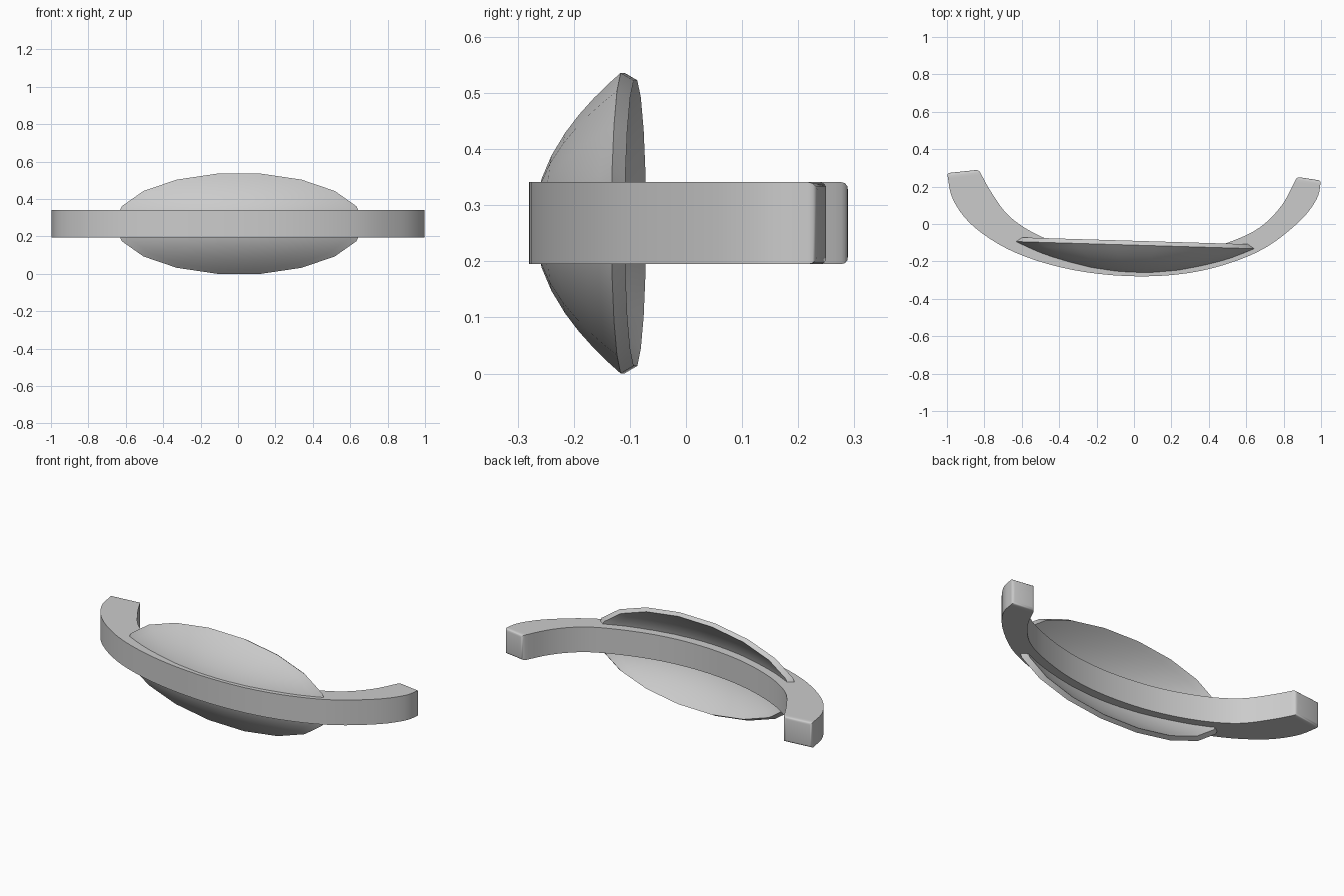
import bpy, bmesh, math
from mathutils import Vector

if "Cube" in bpy.data.objects:
    bpy.data.objects.remove(bpy.data.objects["Cube"])


def make_object(name, bm, angle):
    bmesh.ops.recalc_face_normals(bm, faces=bm.faces[:])
    mesh = bpy.data.meshes.new(name)
    bm.to_mesh(mesh)
    bm.free()
    ob = bpy.data.objects.new(name, mesh)
    bpy.context.collection.objects.link(ob)
    bpy.ops.object.select_all(action='DESELECT')
    ob.select_set(True)
    bpy.context.view_layer.objects.active = ob
    bpy.ops.object.shade_smooth_by_angle(angle=math.radians(angle))
    return ob


def spline(points, steps=5):
    # Catmull-Rom curve through the given plan points
    p = [Vector(q) for q in points]
    p = [2 * p[0] - p[1]] + p + [2 * p[-1] - p[-2]]
    out = []
    for i in range(1, len(p) - 2):
        a, b, c, d = p[i - 1:i + 3]
        for s in range(steps):
            t = s / steps
            out.append(0.5 * (2 * b + (c - a) * t + (2 * a - 5 * b + 4 * c - d) * t * t
                              + (3 * b - a - 3 * c + d) * t ** 3))
    return out + [p[-2]]


# curved band: outer and inner plan curves joined into a flat-topped strip
outer = spline([(-1, .272), (-.965, .125), (-.85, -.02), (-.63, -.155), (-.32, -.247),
                (.03, -.28), (.36, -.25), (.66, -.15), (.87, .0), (.975, .13), (1, .232)])
inner = spline([(-.83, .29), (-.76, .165), (-.66, .035), (-.49, -.07), (-.25, -.149),
                (.02, -.18), (.27, -.162), (.5, -.1), (.67, -.02), (.79, .1), (.872, .252)])
bm = bmesh.new()
rows = []
for o, i in zip(outer, inner):
    rows.append([bm.verts.new((q.x, q.y, z)) for q, z in
                 ((o, .195), (o, .341), (i, .341), (i, .195))])
for a, b in zip(rows, rows[1:]):
    for k in range(4):
        n = (k + 1) % 4
        bm.faces.new((a[k], a[n], b[n], b[k]))
caps = [bm.faces.new(rows[0]), bm.faces.new(rows[-1])]
# softened end corners
bmesh.ops.bevel(bm, geom=[e for f in caps for e in f.edges], offset=.014,
                offset_type='OFFSET', segments=3, profile=.5, affect='EDGES')
make_object("curved_band", bm, 35)

# shallow oval dish: 18-sided shell, convex to the front, hollow at the back
SIDES, RX, RZ, CZ = 18, .668, .272, .268
radii = [.15, .3, .45, .6, .72, .83, .92, 1]
profile = [(r, -.113 - .157 * (1 - r * r)) for r in radii]
profile += [(r * .95, -.09 - .153 * (1 - r * r)) for r in reversed(radii)]
bm = bmesh.new()
rings = []
for r, y in profile:
    ring = []
    for k in range(SIDES):
        a = 2 * math.pi * k / SIDES
        x = RX * r * math.cos(a)
        ring.append(bm.verts.new((x + .006, y - .03 * x, CZ + RZ * r * math.sin(a))))
    rings.append(ring)
for a, b in zip(rings, rings[1:]):
    for k in range(SIDES):
        n = (k + 1) % SIDES
        bm.faces.new((a[k], a[n], b[n], b[k]))
bm.faces.new(rings[0])
bm.faces.new(rings[-1])
make_object("oval_dish", bm, 35)
